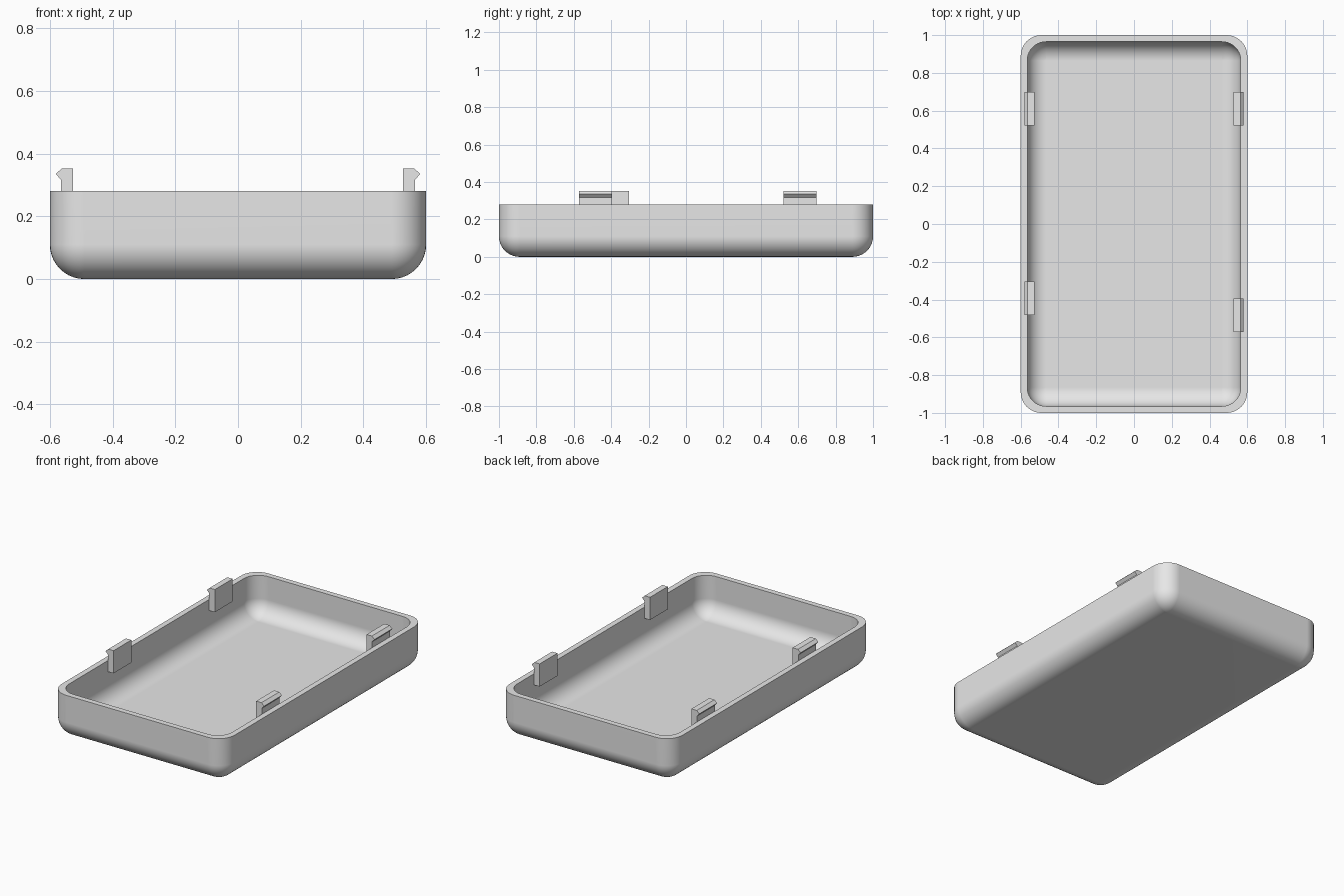
import bpy
import bmesh
from math import sin, cos, pi

cube = bpy.data.objects.get("Cube")
if cube:
    bpy.data.objects.remove(cube, do_unlink=True)

STEPS = 10                     # segments per quarter round
HX, HY, RIM = 0.6, 1.0, 0.28   # outer half sizes and rim height
WALL = 0.035

grey = bpy.data.materials.new("light grey plastic")
grey.use_nodes = True
grey.diffuse_color = (0.8, 0.8, 0.8, 1)
grey.node_tree.nodes["Principled BSDF"].inputs["Base Color"].default_value = (0.8, 0.8, 0.8, 1)


def add_object(name, bm):
    bmesh.ops.recalc_face_normals(bm, faces=bm.faces[:])
    mesh = bpy.data.meshes.new(name)
    bm.to_mesh(mesh)
    bm.free()
    obj = bpy.data.objects.new(name, mesh)
    mesh.materials.append(grey)
    bpy.context.collection.objects.link(obj)
    return obj


def rounded_ring(bm, hx, hy, r, z):
    """Ring of vertices around a rounded rectangle."""
    ring = []
    for quarter, (sx, sy) in enumerate([(1, 1), (-1, 1), (-1, -1), (1, -1)]):
        for i in range(STEPS + 1):
            a = (quarter + i / STEPS) * pi / 2
            ring.append(bm.verts.new((sx * (hx - r) + r * cos(a),
                                      sy * (hy - r) + r * sin(a), z)))
    return ring


def bowl_rings(bm, hx, hy, r, floor):
    """Rings from a flat floor, up round the bottom edge, to the rim."""
    rings = []
    for i in range(STEPS + 1):
        a = i / STEPS * pi / 2
        inset = r * (1 - sin(a))
        rings.append(rounded_ring(bm, hx - inset, hy - inset, r - inset,
                                  floor + r * (1 - cos(a))))
    rings.append(rounded_ring(bm, hx, hy, r, RIM))
    return rings


# Tray: outer skin up to the rim, then inner skin down to the floor
bm = bmesh.new()
outer = bowl_rings(bm, HX, HY, 0.11, 0)
inner = bowl_rings(bm, HX - WALL, HY - WALL, 0.1, WALL)
rings = outer + inner[::-1]
for low, high in zip(rings, rings[1:]):
    n = len(low)
    for i in range(n):
        j = (i + 1) % n
        bm.faces.new((low[i], low[j], high[j], high[i]))
bm.faces.new(rings[0])
bm.faces.new(rings[-1])
bmesh.ops.remove_doubles(bm, verts=bm.verts[:], dist=0.0001)
tray = add_object("tray", bm)
bpy.ops.object.select_all(action='DESELECT')
tray.select_set(True)
bpy.context.view_layer.objects.active = tray
bpy.ops.object.shade_smooth_by_angle(angle=pi / 6)
weighted = tray.modifiers.new("even shading", 'WEIGHTED_NORMAL')
weighted.keep_sharp = True

# Snap clips: hooked profile (x, z) extruded along the long walls
PROFILE = [(0.526, 0.21), (0.565, 0.21), (0.565, 0.317),
           (0.581, 0.335), (0.563, 0.352), (0.526, 0.352)]
CLIP_LENGTH = 0.176


def snap_clip(name, side, y):
    bm = bmesh.new()
    face = bm.faces.new([bm.verts.new((side * x, y, z)) for x, z in PROFILE])
    grown = bmesh.ops.extrude_face_region(bm, geom=[face])["geom"]
    verts = [g for g in grown if isinstance(g, bmesh.types.BMVert)]
    bmesh.ops.translate(bm, verts=verts, vec=(0, CLIP_LENGTH, 0))
    add_object(name, bm)


snap_clip("back_left_clip", 1, 0.522)
snap_clip("back_right_clip", -1, 0.522)
snap_clip("front_left_clip", 1, -0.571)
snap_clip("front_right_clip", -1, -0.481)
